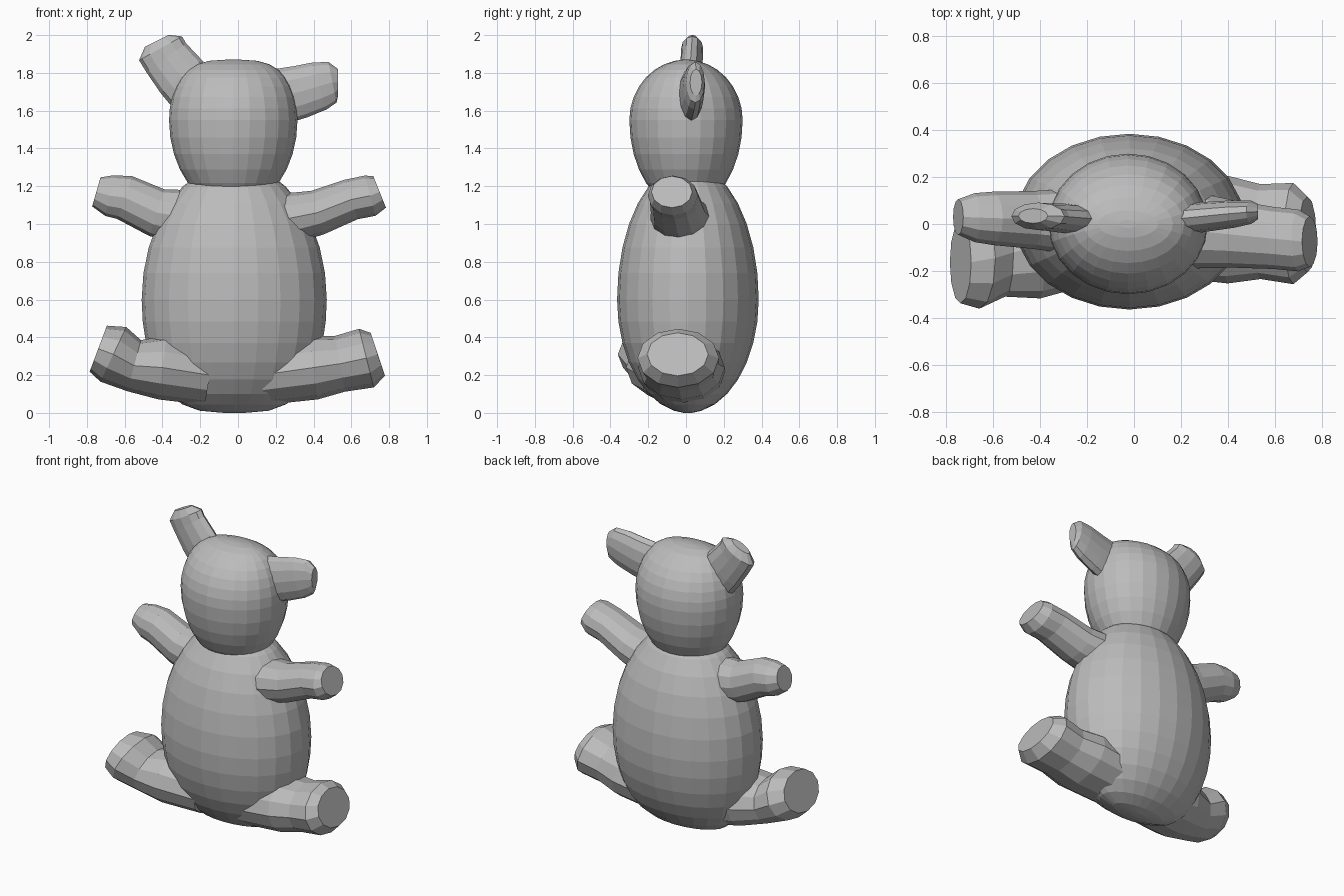
import bpy
import bmesh
from math import pi, tau, cos, sin
from mathutils import Vector

default_cube = bpy.data.objects.get("Cube")
if default_cube:
    bpy.data.objects.remove(default_cube, do_unlink=True)

# One plain grey material for the whole bear
grey = bpy.data.materials.new("plain grey")
grey.use_nodes = True
colour = (.5, .5, .5, 1)
grey.diffuse_color = colour
grey.node_tree.nodes["Principled BSDF"].inputs["Base Color"].default_value = colour


def loft(name, rings, sides):
    """Skin a closed, flat-shaded shape over elliptical rings.

    Each ring is (centre, across, depth): across is a radius vector in the
    xz plane and depth is the radius along y.
    """
    bm = bmesh.new()
    loops = []
    for centre, across, depth in rings:
        loop = []
        for side in range(sides):
            turn = tau * side / sides
            point = centre + across * sin(turn) + Vector((0, depth * cos(turn), 0))
            loop.append(bm.verts.new(point))
        loops.append(loop)

    # Side walls between neighbouring rings
    for near, far in zip(loops, loops[1:]):
        for side in range(sides):
            after = (side + 1) % sides
            bm.faces.new((near[side], near[after], far[after], far[side]))

    # End caps
    bm.faces.new(loops[0])
    bm.faces.new(loops[-1])
    bmesh.ops.recalc_face_normals(bm, faces=bm.faces[:])

    mesh = bpy.data.meshes.new(name)
    bm.to_mesh(mesh)
    bm.free()
    mesh.materials.append(grey)
    part = bpy.data.objects.new(name, mesh)
    bpy.context.collection.objects.link(part)


def egg(name, middle, below, above, half_width, half_depth, low_power, high_power):
    """Make an egg around a middle point with separate heights below and above.

    A power under one makes that half broader and squarer across the width.
    """
    rings = []
    steps = 16
    for step in range(1, steps):
        angle = pi * step / steps
        rise = -cos(angle)
        fullness = sin(angle)
        height = above if rise > 0 else below
        power = high_power if rise > 0 else low_power
        centre = Vector(middle) + Vector((0, 0, rise * height))
        across = Vector((half_width * fullness ** power, 0, 0))
        rings.append((centre, across, half_depth * fullness))
    # Close each end with a small ring at the full height
    for index, height, place in ((0, -below, 0), (-1, above, len(rings) + 1)):
        centre, across, depth = rings[index]
        tip = Vector(middle) + Vector((0, 0, height))
        rings.insert(place, (tip, across * .3, depth * .3))
    loft(name, rings, 24)


def limb(name, lean, flatness, path):
    """Sweep an oval along a path of (x, z, radius), square to its direction.

    Lean moves the limb along y as it goes outward; flatness is the ratio of
    the radius along y to the radius in the path's plane.
    """
    rings = []
    for index, (x, z, radius) in enumerate(path):
        before = path[max(index - 1, 0)]
        after = path[min(index + 1, len(path) - 1)]
        across = Vector((before[1] - after[1], 0, after[0] - before[0])).normalized()
        centre = Vector((x, lean * abs(x), z))
        rings.append((centre, across * radius, radius * flatness))
    loft(name, rings, 12)


# Plump body with a broad bottom, and a head that narrows to the neck
egg("body", middle=(-.02, .01, .6), below=.6, above=.72,
    half_width=.49, half_depth=.375, low_power=.6, high_power=1)
egg("head", middle=(-.025, 0, 1.55), below=.47, above=.32,
    half_width=.34, half_depth=.3, low_power=1, high_power=.6)

# Ears: the right one points up, the left one droops sideways
limb("right_ear", lean=.08, flatness=.45, path=[
    (-.2, 1.66, .14),
    (-.3, 1.78, .14),
    (-.38, 1.88, .13),
    (-.41, 1.93, .13),
    (-.43, 1.97, .07),
])
limb("left_ear", lean=.1, flatness=.45, path=[
    (.2, 1.67, .15),
    (.33, 1.7, .14),
    (.43, 1.73, .13),
    (.5, 1.75, .11),
    (.53, 1.75, .07),
])

# Arms held out and slightly raised
limb("right_arm", lean=.04, flatness=.95, path=[
    (-.25, 1.03, .15),
    (-.43, 1.06, .13),
    (-.6, 1.14, .12),
    (-.68, 1.15, .11),
    (-.75, 1.17, .08),
])
limb("left_arm", lean=-.1, flatness=1.2, path=[
    (.22, 1.02, .14),
    (.42, 1.06, .12),
    (.6, 1.13, .11),
    (.7, 1.15, .11),
    (.75, 1.17, .09),
])

# Legs spread wide, the right one reaching further forward
limb("right_leg", lean=-.22, flatness=1.35, path=[
    (-.15, .2, .16),
    (-.4, .24, .17),
    (-.55, .25, .14),
    (-.66, .31, .16),
    (-.74, .34, .13),
])
limb("left_leg", lean=-.06, flatness=1.35, path=[
    (.12, .2, .16),
    (.4, .24, .17),
    (.54, .26, .15),
    (.68, .29, .16),
    (.74, .31, .12),
])
